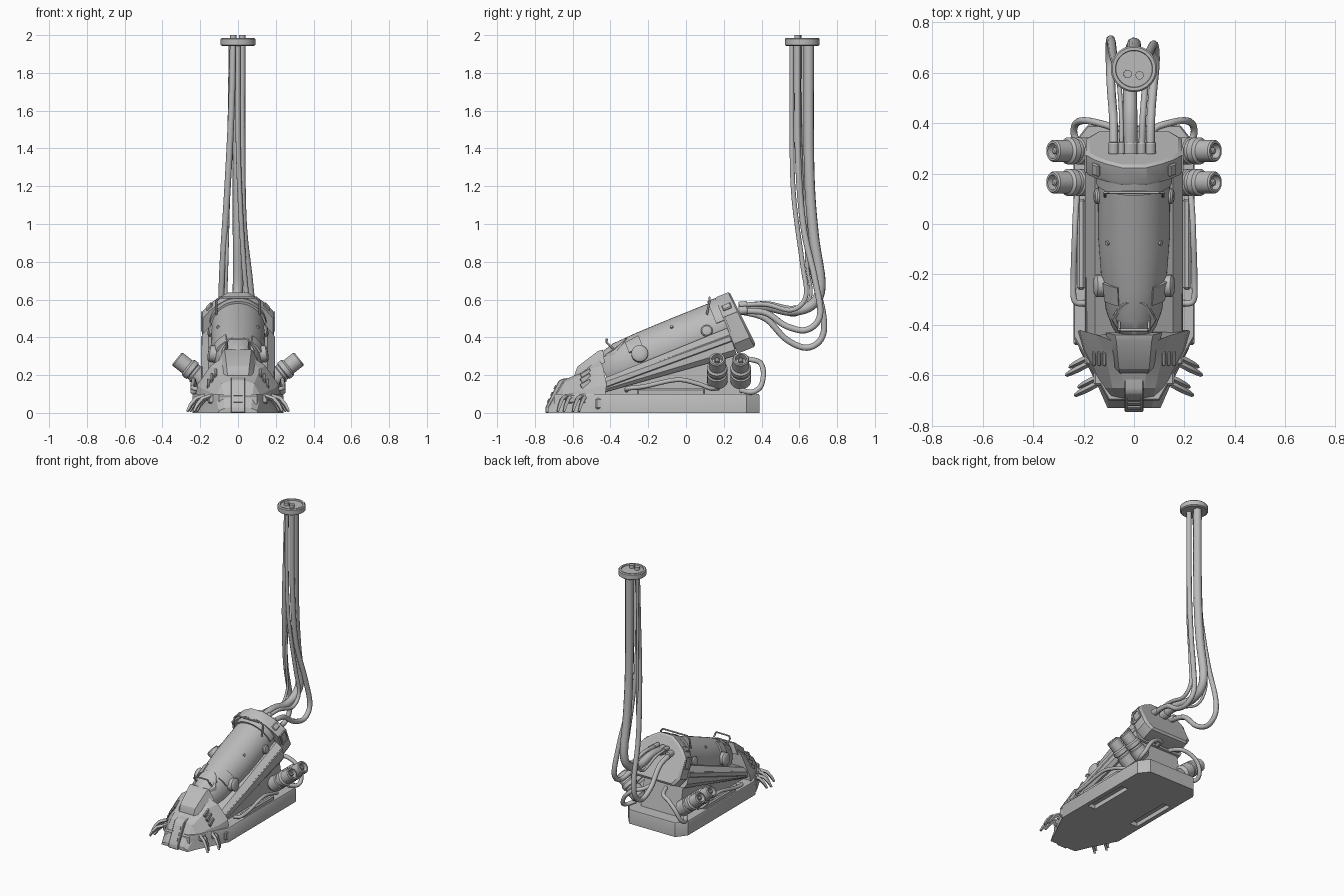
import bpy, bmesh, math
from mathutils import Vector

grey = bpy.data.materials.new("plain_grey")
grey.diffuse_color = (0.5, 0.5, 0.5, 1)
SLOPE = math.radians(22)
ORIGIN = Vector((0, 0.22, 0.47))
ALONG = Vector((0, math.cos(SLOPE), math.sin(SLOPE)))
UP = Vector((0, -math.sin(SLOPE), math.cos(SLOPE)))


def pod(x, t, n):
    """Point in the frame of the tilted pod: across, along, outward."""
    return ORIGIN + Vector((x, 0, 0)) + ALONG * t + UP * n


def finish(name, me, angle=30):
    ob = bpy.data.objects.new(name, me)
    bpy.context.collection.objects.link(ob)
    me.materials.clear()
    me.materials.append(grey)
    bpy.ops.object.select_all(action='DESELECT')
    ob.select_set(True)
    bpy.context.view_layer.objects.active = ob
    bpy.ops.object.shade_smooth_by_angle(angle=math.radians(angle))
    return ob


def loft(name, rings, angle=30, bevel=0):
    bm = bmesh.new()
    vs = [[bm.verts.new(p) for p in r] for r in rings]
    n = len(vs[0])
    for a, b in zip(vs, vs[1:]):
        for i in range(n):
            j = (i + 1) % n
            bm.faces.new((a[i], a[j], b[j], b[i]))
    bm.faces.new(vs[0])
    bm.faces.new(vs[-1])
    bmesh.ops.recalc_face_normals(bm, faces=bm.faces)
    if bevel:
        bmesh.ops.bevel(bm, geom=bm.edges[:], offset=bevel, segments=1, affect='EDGES')
    me = bpy.data.meshes.new(name)
    bm.to_mesh(me)
    bm.free()
    return finish(name, me, angle)


def box(name, c, size, axes=((1, 0, 0), (0, 1, 0), (0, 0, 1)), bevel=0):
    a, b, d = [Vector(v) * s / 2 for v, s in zip(axes, size)]
    c = Vector(c)
    return loft(name, [[c + k * d - a - b, c + k * d + a - b, c + k * d + a + b,
                        c + k * d - a + b] for k in (-1, 1)], bevel=bevel)


def lathe(name, base, axis, profile, seg=24):
    axis, base = Vector(axis).normalized(), Vector(base)
    u = axis.orthogonal().normalized()
    v = axis.cross(u)
    ang = [2 * math.pi * i / seg for i in range(seg)]
    return loft(name, [[base + axis * s + (u * math.cos(a) + v * math.sin(a)) * r
                        for a in ang] for s, r in profile])


def tube(name, pts, r, smooth=True, taper=None, sides=3):
    pts = [Vector(p) for p in pts]
    if smooth:
        ext = [2 * pts[0] - pts[1]] + pts + [2 * pts[-1] - pts[-2]]
        out = []
        for a, b, c, d in zip(ext, ext[1:], ext[2:], ext[3:]):
            for k in range(8):
                t = k / 8
                out.append(0.5 * (2 * b + (c - a) * t + (2 * a - 5 * b + 4 * c - d) * t * t
                                  + (3 * b - a - 3 * c + d) * t ** 3))
        pts = out + [pts[-1]]
    cu = bpy.data.curves.new(name, 'CURVE')
    cu.dimensions = '3D'
    cu.bevel_depth, cu.bevel_resolution, cu.use_fill_caps = r, sides, True
    sp = cu.splines.new('POLY')
    sp.points.add(len(pts) - 1)
    for i, p in enumerate(pts):
        sp.points[i].co = (*p, 1)
        sp.points[i].radius = taper[i] if taper else 1
    tmp = bpy.data.objects.new(name + "_path", cu)
    bpy.context.collection.objects.link(tmp)
    me = bpy.data.meshes.new_from_object(tmp.evaluated_get(bpy.context.evaluated_depsgraph_get()))
    bpy.data.objects.remove(tmp)
    return finish(name, me, 50 if smooth else 30)


def mirrored(half):
    return half + [(-p[0], *p[1:]) for p in reversed(half)]


# base sled with slots underneath
plan = [(0.10, -0.70), (0.24, -0.45), (0.24, 0.32), (0.185, 0.39)]
base = loft("base", [[(x * k, y * k2, z) for x, y in mirrored(plan)]
                     for z, k, k2 in ((0, 1, 1), (0.09, 1, 1), (0.1, 0.98, 0.99))])
for s in (1, -1):
    cut = box("slot_cutter", (s * 0.18, -0.05, 0), (0.06, 0.34, 0.06))
    cut.hide_render = True
    cut.hide_viewport = True
    m = base.modifiers.new("slot", 'BOOLEAN')
    m.operation, m.object, m.solver = 'DIFFERENCE', cut, 'EXACT'
    box("base_side_panel", (s * 0.21, -0.08, 0.1), (0.03, 0.36, 0.06), bevel=0.008)
    box("base_front_block", (s * 0.225, -0.455, 0.05), (0.03, 0.05, 0.06), bevel=0.008)

# support wedge between base and hull
loft("support_wedge", [[(x, -0.48, 0.08), (x, 0.3, 0.08), (x, 0.25, 0.33), (x, -0.48, 0.14)]
                       for x in (-0.155, 0.155)])

# sloping hull that carries the pod
def hull_ring(yb, zb, yt, zt, wide=0.19):
    half = [(wide - 0.02, 0), (wide, 0.2), (wide, 0.75), (wide - 0.035, 1)]
    return [(x, yb + (yt - yb) * k, zb + (zt - zb) * k) for x, k in mirrored(half)]
loft("hull", [hull_ring(-0.5, 0.09, -0.48, 0.165), hull_ring(0.27, 0.305, 0.22, 0.45)])
for s in (1, -1):
    a, b = Vector((s * 0.187, -0.43, 0.15)), Vector((s * 0.187, 0.24, 0.395))
    d = (b - a).normalized()
    box("hull_rail", (a + b) / 2, (0.016, (b - a).length, 0.035),
        ((1, 0, 0), d, Vector((1, 0, 0)).cross(d)), 0.005)

# rounded pod with canopy bands
ang = [2 * math.pi * i / 40 for i in range(40)]
loft("pod", [[pod(r * math.cos(a), t, h * math.sin(a)) for a in ang]
             for t, r, h in ((0.02, 0.142, 0.14), (-0.3, 0.142, 0.14), (-0.47, 0.13, 0.138),
                             (-0.6, 0.112, 0.132), (-0.665, 0.09, 0.115), (-0.7, 0.07, 0.08))])
arc = [math.radians(10 + 8 * i) for i in range(21)]
def band(name, t0, t1, r0, r1, thick, sweep=arc):
    loft(name, [[pod((r + thick) * math.cos(a), t, (r + thick) * math.sin(a)) for a in sweep]
                + [pod((r - 0.02) * math.cos(a), t, (r - 0.02) * math.sin(a))
                   for a in reversed(sweep)] for t, r in ((t0, r0), (t1, r1))])
band("canopy_rear_band", -0.055, 0.01, 0.142, 0.142, 0.01)
for start in (25, 117):
    band("mask_brow", -0.54, -0.46, 0.128, 0.136, 0.008, [math.radians(start + 6.5 * i) for i in range(6)])
# front mask and stepped hood below it
mask = [(0.035, -0.52), (0.06, -0.54), (0.09, -0.61), (0.055, -0.672)]
loft("mask_plate", [[pod(x, t, n - x * x * 5 - max(0, -0.6 - t) * 0.5)
                     for x, t in mirrored(mask)] for n in (0.11, 0.142)], bevel=0.004)
loft("hood_step", [[(x * s, y, z) for s in (1, -1)] + [(-x * 1.5, y + 0.01, z - 0.07), (x * 1.5, y + 0.01, z - 0.07)]
                   for x, y, z in ((0.075, -0.44, 0.335), (0.07, -0.465, 0.328), (0.06, -0.575, 0.245), (0.055, -0.595, 0.19))])

# collar block at the head of the pod
collar = [(0.15, -0.165), (0.19, -0.11), (0.19, 0.04), (0.155, 0.083), (0.11, 0.12), (0.05, 0.155)]
def collar_ring(t, k, cut=0):
    return [pod(x * k, t - cut * (n + 0.165), n * k) for x, n in mirrored(collar)]
loft("collar", [collar_ring(-0.01, 0.97), collar_ring(0.004, 1), collar_ring(0.085, 1, 0.06),
                collar_ring(0.097, 0.92, 0.07)])
for s in (1, -1):
    for dt, dn, lt, ln in ((0.03, 0, 0.012, 0.084), (-0.03, 0, 0.012, 0.084),
                           (0, 0.036, 0.05, 0.012), (0, -0.036, 0.05, 0.012)):
        box("collar_window_frame", pod(s * 0.19, 0.036 + dt, dn), (0.012, lt, ln),
            ((1, 0, 0), ALONG, UP))
    box("collar_shoulder", pod(s * 0.15, 0.03, 0.085), (0.04, 0.05, 0.02),
        (Vector((0.7, 0, 0)) - UP * 0.7 * s, ALONG, UP * 0.7 + Vector((0.7 * s, 0, 0))), 0.005)

# faceted nose shell, swept back at the cheeks
nose = ((-0.44, 0.235, 0.215, 0.15, 0.145, 0.25, 0.07, 0.30),
        (-0.5, 0.215, 0.195, 0.13, 0.12, 0.235, 0.06, 0.27),
        (-0.58, 0.175, 0.155, 0.115, 0.10, 0.19, 0.05, 0.205),
        (-0.65, 0.14, 0.12, 0.09, 0.085, 0.155, 0.04, 0.17),
        (-0.73, 0.105, 0.10, 0.012, 0.07, 0.025, 0.04, 0.03))
loft("nose_shell", [[(x, y + (dy if y > -0.45 else 0), z) for x, z, dy in
                     mirrored([(a, 0, 0), (b, c, 0.02), (d, e, 0), (f, g, -0.03)])]
                    for y, a, b, c, d, e, f, g in nose], angle=10)
loft("nose_snout", [[(x, -0.745, 0), (x, -0.745, 0.03), (x, -0.675, 0.17), (x, -0.655, 0.18),
                     (x, -0.595, 0.19), (x, -0.595, 0)] for x in (-0.038, 0.038)], bevel=0.004)
snout = Vector((0, 0.45, 0.89))
for k in (0.25, 0.5, 0.75):
    box("snout_slat", (0, -0.745 + 0.07 * k, 0.03 + 0.14 * k), (0.05, 0.022, 0.01),
        ((1, 0, 0), snout, (0, -0.89, 0.45)))
fin = Vector((0, 0.87, 0.5))
for s in (1, -1):
    for x, z in ((0.118, 0.208), (0.138, 0.183), (0.158, 0.153)):
        box("cheek_fin", (s * x, -0.53, z), (0.014, 0.06, 0.03), ((1, 0, 0), fin, fin.cross((-1, 0, 0))), 0.003)

# clawed feet, two clusters per side
for s in (1, -1):
    for x, y in ((0.165, -0.53), (0.13, -0.61)):
        box("claw_mount", (s * x, y, 0.075), (0.06, 0.06, 0.05), bevel=0.008)
        for o in (-0.5, 0.5):
            p = Vector((x + 0.012 + o * 0.014, y - 0.01 - o * 0.032, 0.088))
            path = [p + Vector(v) for v in ((0, 0, 0), (0.04, -0.02, -0.014), (0.066, -0.033, -0.045), (0.084, -0.043, -0.08))]
            tube("claw", [(s * v.x, v.y, v.z) for v in path], 0.012, False, (1, 1.1, 0.95, 0.65), 0)

# angled thruster pairs
thruster = [(0, 0.038), (0.02, 0.054), (0.085, 0.054), (0.09, 0.047), (0.103, 0.047), (0.108, 0.054),
            (0.133, 0.054), (0.143, 0.044), (0.206, 0.044), (0.213, 0.039), (0.213, 0.03), (0.183, 0.027)]
for s in (1, -1):
    for y in (0.165, 0.29):
        axis = Vector((s * 0.78, 0, 0.62))
        start = Vector((s * 0.157, y, 0.155))
        lathe("thruster", start, axis, thruster)
        lathe("thruster_core", start + axis * 0.18, axis, [(0, 0.013), (0.025, 0.013), (0.03, 0.008)], 12)
    # hoses along and behind the base
    tube("side_hose", [(s * x, y, z) for x, y, z in ((0.19, -0.315, 0.12), (0.235, -0.305, 0.13), (0.24, -0.22, 0.14),
         (0.235, -0.05, 0.175), (0.23, 0.06, 0.155), (0.22, 0.13, 0.13), (0.18, 0.17, 0.13))], 0.012)
    tube("rear_hose", [(s * x, y, z) for x, y, z in ((0.05, 0.3, 0.29), (0.08, 0.375, 0.275), (0.14, 0.4, 0.255),
         (0.2, 0.41, 0.205), (0.232, 0.395, 0.14), (0.236, 0.35, 0.11), (0.2, 0.29, 0.12))], 0.014)
    # pivot discs and studs on the pod
    for x, y, z, r in ((0.115, -0.245, 0.31, 0.044), (0.115, 0.11, 0.43, 0.031)):
        lathe("pivot_disc", (s * x, y, z), (s, 0, 0.15), [(0, r), (0.035, r), (0.042, r * 0.8), (0.045, r * 0.4)])
    lathe("pod_stud", pod(s * 0.098, -0.28, 0.09), Vector((s * 0.74, 0, 0)) + UP * 0.67, [(0, 0.009), (0.016, 0.009)], 12)

# thin grab bars over the canopy
for w, y, z, h, lean in ((0.115, 0.11, 0.52, 0.09, 0.015), (0.06, -0.36, 0.31, 0.08, -0.06)):
    tube("grab_bar", [(-w, y, z), (-w, y + lean, z + h * 0.8), (-w * 0.85, y + lean, z + h),
                      (w * 0.85, y + lean, z + h), (w, y + lean, z + h * 0.8), (w, y, z)], 0.006, False)

# cable bundle rising to the ceiling disc
cables = (
    (0.028, [(-0.015, 0.28, 0.55), (-0.015, 0.42, 0.565), (-0.015, 0.56, 0.54), (-0.01, 0.67, 0.575), (0, 0.712, 0.68),
             (0, 0.675, 0.95), (0, 0.652, 1.3), (0, 0.65, 1.978)]),
    (0.017, [(-0.08, 0.28, 0.54), (-0.082, 0.42, 0.5), (-0.09, 0.53, 0.39), (-0.095, 0.64, 0.345), (-0.095, 0.72, 0.4),
             (-0.09, 0.725, 0.53), (-0.08, 0.66, 0.8), (-0.055, 0.61, 1.2), (-0.035, 0.595, 1.6), (-0.025, 0.595, 2.0)]),
    (0.017, [(0.065, 0.28, 0.54), (0.067, 0.42, 0.53), (0.075, 0.53, 0.46), (0.085, 0.64, 0.44), (0.08, 0.71, 0.52),
             (0.06, 0.68, 0.72), (0.03, 0.62, 1.0), (0.022, 0.592, 1.4), (0.022, 0.59, 2.0)]),
    (0.013, [(0.03, 0.28, 0.57), (0.035, 0.42, 0.575), (0.045, 0.56, 0.545), (0.045, 0.635, 0.62), (0.03, 0.615, 0.8),
             (0.01, 0.57, 1.15), (0, 0.56, 1.5), (0, 0.56, 1.978)]),
    (0.009, [(-0.05, 0.28, 0.57), (-0.05, 0.42, 0.56), (-0.06, 0.58, 0.52), (-0.065, 0.66, 0.62), (-0.06, 0.64, 0.8),
             (-0.05, 0.63, 1.2), (-0.045, 0.62, 1.6), (-0.04, 0.62, 1.975)]))
for r, path in cables:
    tube("cable", path, r)
    lathe("cable_socket", path[0], (0, 1, 0.1), [(0, r + 0.005), (0.04, r + 0.005), (0.045, r + 0.002)], 16)
lathe("ceiling_disc", (0, 0.615, 1.942), (0, 0, 1),
      [(0, 0.084), (0.006, 0.092), (0.038, 0.092), (0.044, 0.086), (0.044, 0.074), (0.036, 0.072)], 36)
